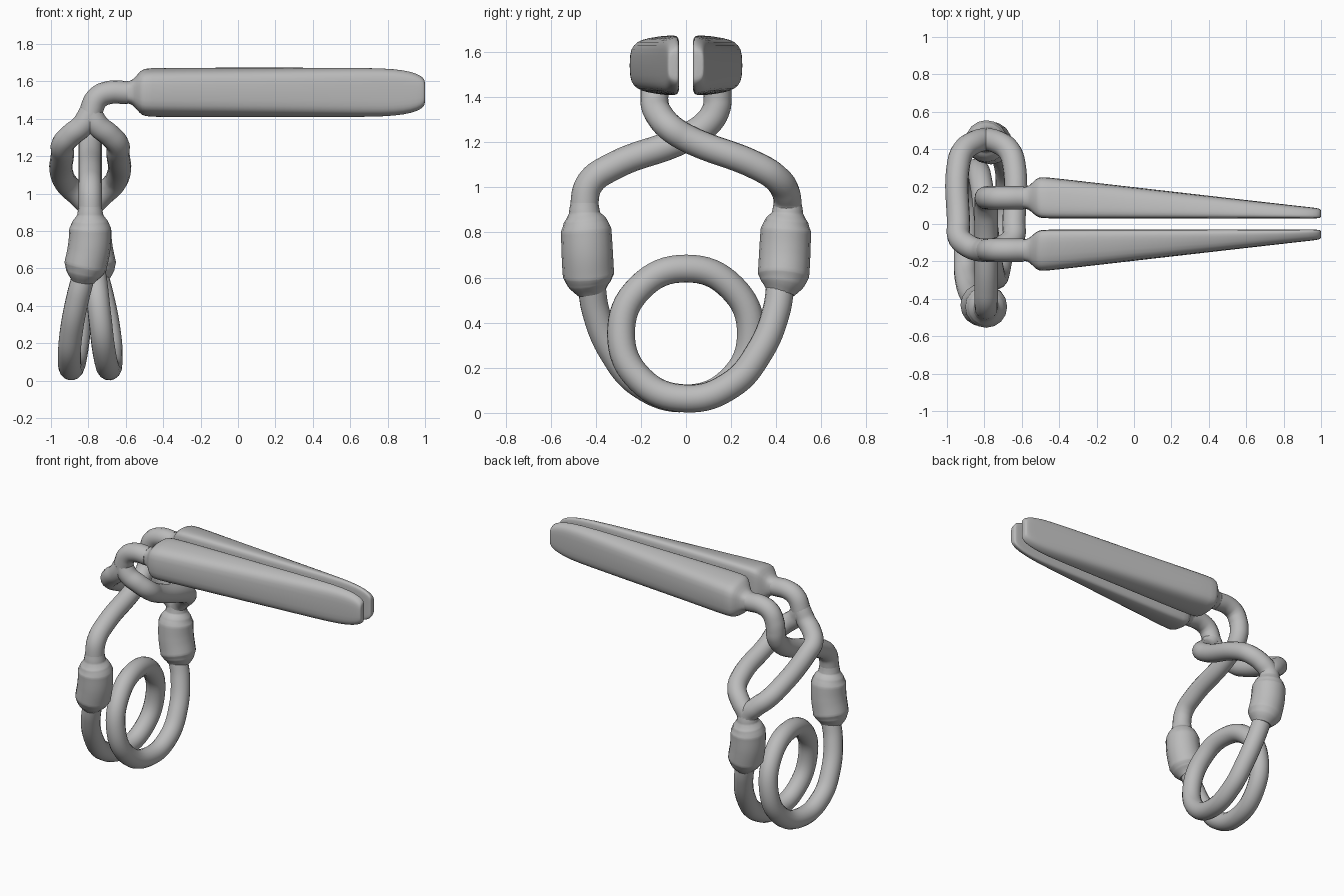
import bpy, bmesh
from math import sin, cos, pi, atan2, radians

cube = bpy.data.objects.get("Cube")
if cube:
    bpy.data.objects.remove(cube, do_unlink=True)

grey = bpy.data.materials.new("plain grey")
grey.use_nodes = True
grey.diffuse_color = (0.5, 0.5, 0.5, 1)
grey.node_tree.nodes["Principled BSDF"].inputs["Base Color"].default_value = (0.5, 0.5, 0.5, 1)

CX = -0.79      # x of the clamp's upright axis
WIRE = 0.062    # wire radius


def finish(name, mesh, angle):
    obj = bpy.data.objects.new(name, mesh)
    bpy.context.collection.objects.link(obj)
    mesh.materials.clear()
    mesh.materials.append(grey)
    bpy.ops.object.select_all(action='DESELECT')
    obj.select_set(True)
    bpy.context.view_layer.objects.active = obj
    bpy.ops.object.shade_smooth_by_angle(angle=radians(angle))
    return obj


def tube(name, points, radii=None):
    """Round tube through points given relative to the upright axis."""
    curve = bpy.data.curves.new(name, 'CURVE')
    curve.dimensions = '3D'
    curve.bevel_depth = 1.0
    curve.bevel_resolution = 6
    curve.resolution_u = 8
    curve.use_fill_caps = True
    spline = curve.splines.new('BEZIER')
    spline.bezier_points.add(len(points) - 1)
    for i, (bp, (x, y, z)) in enumerate(zip(spline.bezier_points, points)):
        bp.co = (CX + x, y, z)
        bp.handle_left_type = bp.handle_right_type = 'AUTO'
        bp.radius = radii[i] if radii else WIRE
    holder = bpy.data.objects.new(name + " path", curve)
    bpy.context.collection.objects.link(holder)
    bpy.context.view_layer.update()
    deps = bpy.context.evaluated_depsgraph_get()
    mesh = bpy.data.meshes.new_from_object(holder.evaluated_get(deps))
    bpy.data.objects.remove(holder, do_unlink=True)
    return finish(name, mesh, 60)


def turned(points):
    """Half turn about the upright axis."""
    return [(-x, -y, z) for x, y, z in points]


# Coil spring: two legs joined by one and a half turns
R, ZC = 0.288, 0.352
leg = [(-0.03, -0.42, 0.58), (-0.065, -0.40, 0.45),
       (-0.1, -0.325, 0.27), (-0.112, -0.2, 0.125)]
ring = []
for i in range(9):
    a = -pi / 2 + i * pi / 4
    ring.append((-0.1 + 0.2 * i / 8, R * cos(a), ZC + R * sin(a)))
tube("coil_spring", leg + ring + turned(leg)[::-1])

# Sleeves where the legs meet the arms
sleeve = [(0, -0.45, 0.93), (0, -0.45, 0.885), (0, -0.447, 0.852), (0, -0.443, 0.81),
          (-0.006, -0.438, 0.71), (-0.026, -0.432, 0.61),
          (-0.033, -0.428, 0.575), (-0.04, -0.42, 0.53)]
sleeve_radii = [0.062, 0.07, 0.095, 0.112, 0.114, 0.114, 0.098, 0.062]
tube("front_sleeve", sleeve, sleeve_radii)
tube("back_sleeve", turned(sleeve), sleeve_radii)

# Bends that lead from the arms to the jaws
bend = [(0, 0.14, 1.4), (0.008, 0.14, 1.45), (0.04, 0.14, 1.512),
        (0.1, 0.14, 1.54), (0.2, 0.14, 1.54)]

# Single arm, passing through the split arm
tube("single_arm", [(0, -0.445, 0.88), (0, -0.45, 0.93), (0, -0.425, 1.02), (0, -0.33, 1.09),
                    (0, 0, 1.22), (0, 0.1, 1.29), (0, 0.135, 1.35)] + bend)

# Split arm: two strands forming a long link
for side, label in ((-1, "right"), (1, "left")):
    tube("split_arm_" + label,
         [(0, 0.447, 0.86), (side * 0.008, 0.45, 0.93), (side * 0.055, 0.44, 0.985),
          (side * 0.12, 0.395, 1.045), (side * 0.148, 0.32, 1.092),
          (side * 0.148, 0, 1.22), (side * 0.145, -0.07, 1.265),
          (side * 0.1, -0.115, 1.315), (side * 0.04, -0.138, 1.365), (0, -0.14, 1.43)])
tube("split_arm_bend", [(x, -y, z) for x, y, z in bend])

# Jaw section: depth from the flat inner face, height from the middle
half = [(0, 0.4), (0, 0.82), (0.06, 0.95), (0.2, 1.0), (0.45, 0.96),
        (0.78, 0.86), (0.93, 0.68), (1, 0.42)]
section = half + [(u, -v) for u, v in reversed(half)]

# Jaw stations: x, inner y, outer y, half height, roundness
stations = [(-0.64, 0.08, 0.2, 0.06, 1), (-0.58, 0.08, 0.2, 0.06, 1),
            (-0.555, 0.068, 0.212, 0.078, 0.8), (-0.525, 0.04, 0.245, 0.118, 0.35),
            (-0.5, 0.03, 0.254, 0.132, 0.1), (-0.44, 0.03, 0.248, 0.134, 0),
            (0.2, 0.03, 0.174, 0.134, 0), (0.7, 0.03, 0.117, 0.134, 0),
            (0.84, 0.03, 0.101, 0.127, 0), (0.93, 0.03, 0.091, 0.112, 0),
            (0.98, 0.03, 0.085, 0.09, 0), (0.997, 0.033, 0.08, 0.07, 0),
            (1.0, 0.04, 0.073, 0.055, 0)]


def jaw(name, side):
    bm = bmesh.new()
    rings = []
    for x, y0, y1, h, roundness in stations:
        loop = []
        mid, r = (y0 + y1) / 2, (y1 - y0) / 2
        for u, v in section:
            a = atan2(v, 2 * u - 1)
            y = (1 - roundness) * (y0 + u * (y1 - y0)) + roundness * (mid + r * cos(a))
            z = (1 - roundness) * v * h + roundness * h * sin(a)
            loop.append(bm.verts.new((x, side * y, 1.541 + z)))
        rings.append(loop)
    n = len(section)
    for a, b in zip(rings, rings[1:]):
        for i in range(n):
            j = (i + 1) % n
            bm.faces.new((a[i], a[j], b[j], b[i]))
    bm.faces.new(rings[0])
    bm.faces.new(rings[-1])
    bmesh.ops.recalc_face_normals(bm, faces=bm.faces)
    mesh = bpy.data.meshes.new(name)
    bm.to_mesh(mesh)
    bm.free()
    obj = finish(name, mesh, 60)
    smooth = obj.modifiers.new("smooth", 'SUBSURF')
    smooth.levels = smooth.render_levels = 1


jaw("back_jaw", 1)
jaw("front_jaw", -1)
